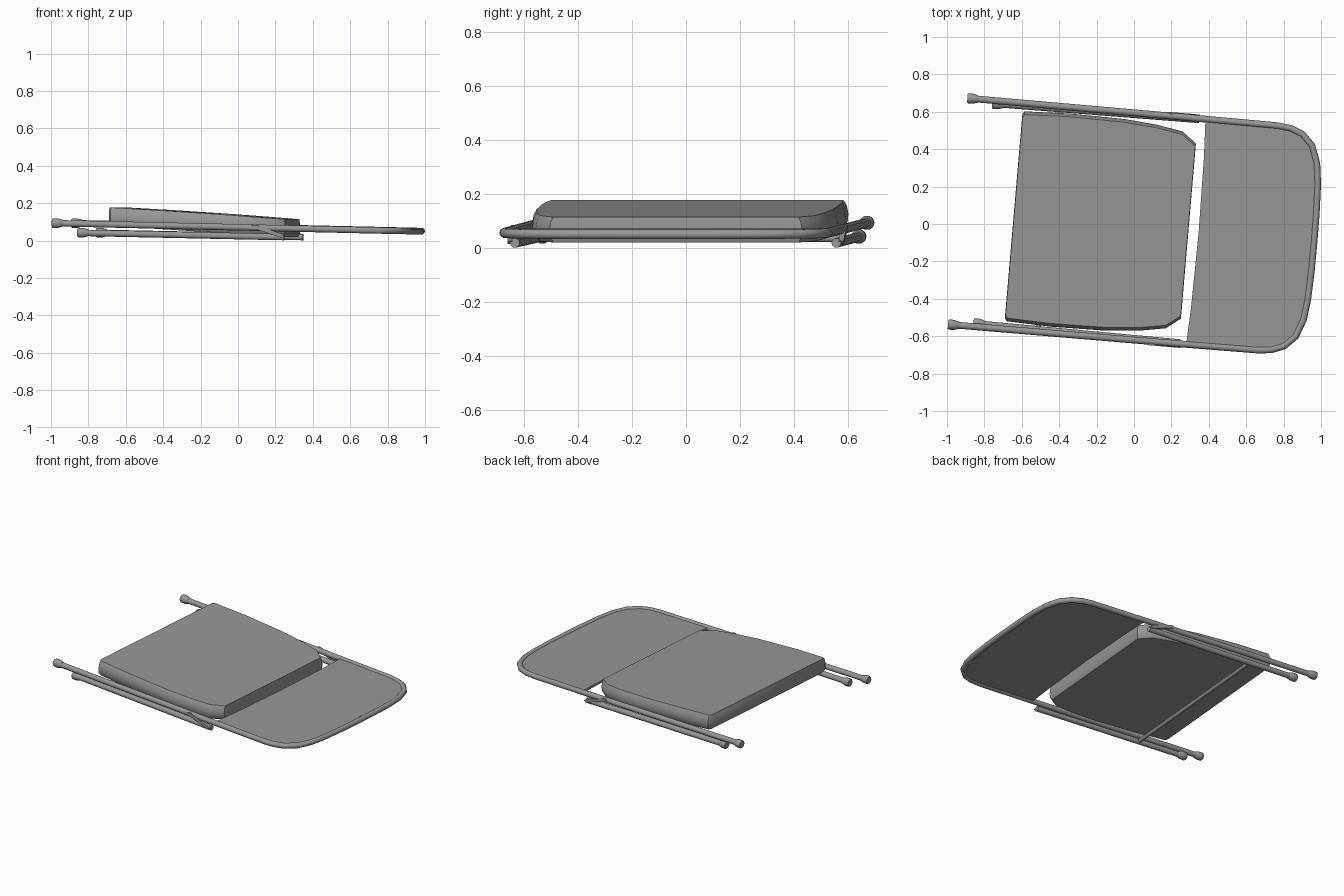
import bpy, bmesh, math
from mathutils import Matrix

if "Cube" in bpy.data.objects:
    bpy.data.objects.remove(bpy.data.objects["Cube"])

# Folded chair laid flat: built along local x, then turned slightly about z
TURN = Matrix.Translation((-0.001, -0.013, 0)) @ Matrix.Rotation(math.radians(-4.9), 4, 'Z')
TUBE = 0.018

GREY = bpy.data.materials.new("dark_grey")
GREY.diffuse_color = (0.31, 0.31, 0.31, 1)
GREY.use_nodes = True
GREY.node_tree.nodes["Principled BSDF"].inputs["Base Color"].default_value = GREY.diffuse_color


def place(name, data):
    data.materials.append(GREY)
    ob = bpy.data.objects.new(name, data)
    ob.matrix_world = TURN
    bpy.context.collection.objects.link(ob)
    return ob


def tube(name, pts, radius=TUBE, scales=None):
    cu = bpy.data.curves.new(name, 'CURVE')
    cu.dimensions = '3D'
    cu.bevel_depth = radius
    cu.bevel_resolution = 3
    cu.use_fill_caps = True
    sp = cu.splines.new('POLY')
    sp.points.add(len(pts) - 1)
    for i, p in enumerate(pts):
        sp.points[i].co = (*p, 1)
        sp.points[i].radius = scales[i] if scales else 1
    return place(name, cu)


def loft(name, rings):
    bm = bmesh.new()
    vs = [[bm.verts.new(p) for p in r] for r in rings]
    n = len(vs[0])
    for a, b in zip(vs, vs[1:]):
        for i in range(n):
            j = (i + 1) % n
            bm.faces.new((a[i], a[j], b[j], b[i]))
    bm.faces.new(vs[0])
    bm.faces.new(vs[-1])
    bmesh.ops.recalc_face_normals(bm, faces=bm.faces)
    me = bpy.data.meshes.new(name)
    bm.to_mesh(me)
    bm.free()
    ob = place(name, me)
    bpy.ops.object.select_all(action='DESELECT')
    ob.select_set(True)
    bpy.context.view_layer.objects.active = ob
    bpy.ops.object.shade_smooth_by_angle(angle=math.radians(35))
    return ob


def mirrored(half):
    return half + [(x, -y) for x, y in reversed(half) if y > 1e-6]


# Main frame: legs joined by the rounded top of the backrest
def frame_z(x):
    return 0.072 - 0.0225 * x


half = [(-0.92, 0.607), (0.2, 0.605), (0.72, 0.602), (0.79, 0.594), (0.855, 0.569),
        (0.912, 0.512), (0.946, 0.42), (0.96, 0.31), (0.966, 0.15), (0.967, 0)]
tube("main_frame", [(x, y, frame_z(x)) for x, y in mirrored(half)])

# Backrest sheet inside the frame
edge = [(0.333, 0.597), (0.72, 0.594)] + half[3:]
sheet = mirrored(edge) + [(0.342, -0.4), (0.348, 0), (0.342, 0.4)]
loft("backrest", [[(x, y, frame_z(x) + dz) for x, y in sheet] for dz in (-0.008, 0.008)])

# Seat cushion: tapered front, pillowed edges, sloping downwards to the front
outline = mirrored([(-0.645, 0.545), (-0.635, 0.563), (-0.4, 0.572), (-0.1, 0.568),
                    (0.08, 0.552), (0.217, 0.528), (0.293, 0.47)])


def seat_ring(level, scale_x, scale_y):
    ring = []
    for x, y in outline:
        t = (x + 0.645) / 0.938
        low, high = 0.078 - 0.058 * t, 0.177 - 0.05 * t - 0.013 * t * t
        ring.append((-0.176 + (x + 0.176) * scale_x, y * scale_y, low + (high - low) * level))
    return ring


loft("seat", [seat_ring(0, 0.98, 0.97), seat_ring(0.2, 1, 0.995), seat_ring(0.5, 1, 1),
              seat_ring(0.8, 1, 0.99), seat_ring(1, 0.995, 0.97)])

for s, side in ((-1, "right"), (1, "left")):
    # Folding rear leg under the frame
    tube("rear_leg_" + side, [(-0.78, s * 0.59, 0.041), (0.3, s * 0.598, 0.0185)])
    # Flared rubber feet with rounded ends
    for label, x, y, z in (("front", -0.945, 0.607, 0.093), ("rear", -0.81, 0.589, 0.042)):
        tube(label + "_foot_" + side,
             [(x + d, s * y, z) for d in (0, 0.006, 0.03, 0.055, 0.06)],
             0.02, [1.15, 1.35, 1.35, 1.0, 0.9])
    # Hinge link joining frame and rear leg
    a, b = (0.135, 0.074), (0.29, 0.024)
    rings = []
    for y in (0.607, 0.626):
        rings.append([(a[0], s * y, a[1] - 0.009), (b[0], s * y, b[1] - 0.009),
                      (b[0] + 0.012, s * y, b[1] + 0.002), (b[0], s * y, b[1] + 0.012),
                      (a[0] + 0.01, s * y, a[1] + 0.011), (a[0] - 0.01, s * y, a[1] + 0.004)])
    loft("hinge_link_" + side, rings)

# Brace between the rear legs
tube("rear_brace", [(-0.46, -0.59, 0.034), (-0.46, 0.59, 0.034)], 0.012)
